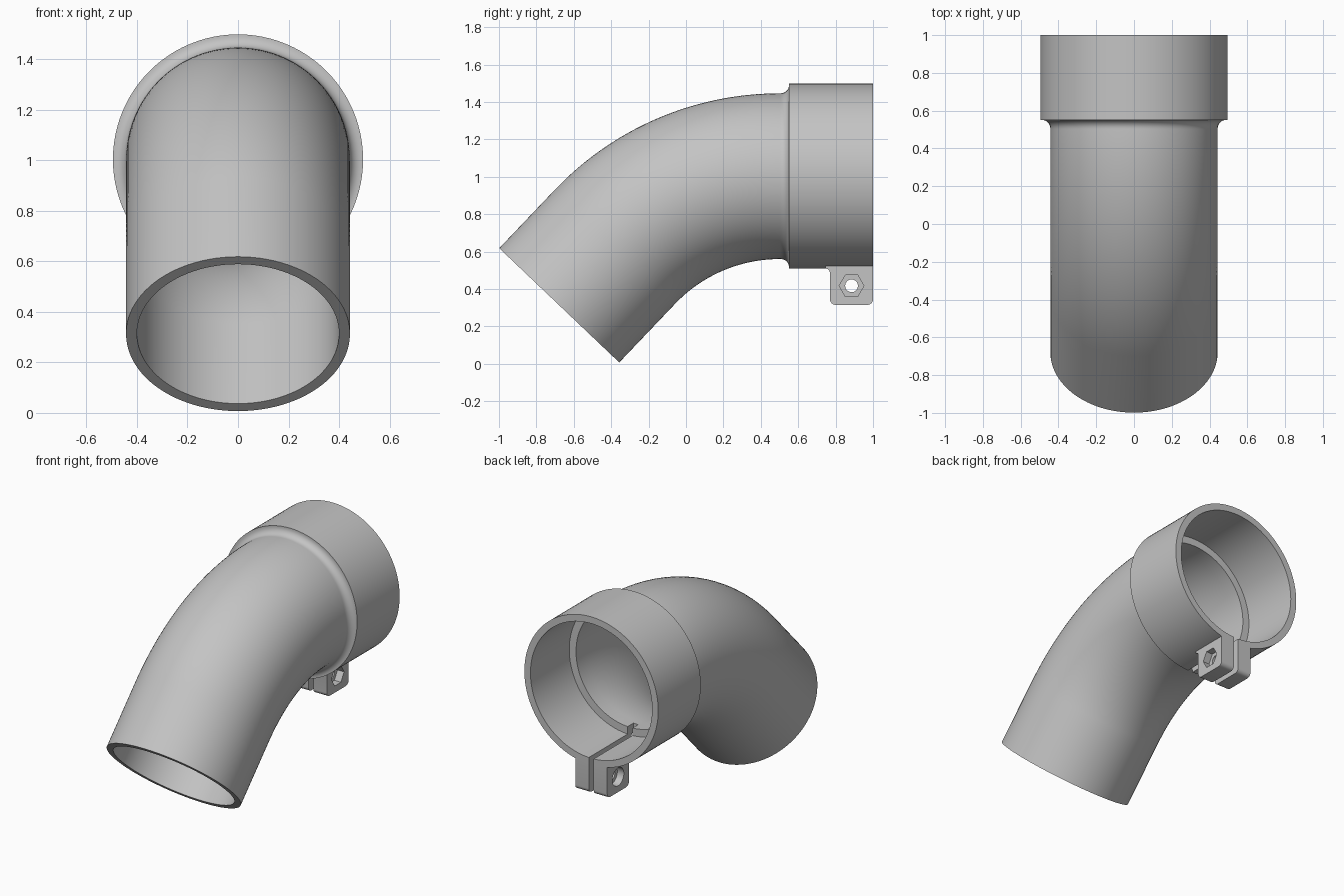
import bpy, bmesh, math
from mathutils import Vector

if "Cube" in bpy.data.objects:
    bpy.data.objects.remove(bpy.data.objects["Cube"])

SEG = 96
AXIS_Z = 1.003          # height of the socket axis
R_OUT, R_IN = 0.443, 0.40
BEND_Y, BEND_R = 0.50, 1.214
BEND = math.radians(46.4)
TAIL = 0.433            # straight length after the bend

grey = bpy.data.materials.new("grey plastic")
grey.diffuse_color = (0.55, 0.55, 0.55, 1)
grey.use_nodes = True
grey.node_tree.nodes["Principled BSDF"].inputs["Base Color"].default_value = grey.diffuse_color


def make_object(name, bm):
    bmesh.ops.recalc_face_normals(bm, faces=bm.faces)
    mesh = bpy.data.meshes.new(name)
    bm.to_mesh(mesh)
    bm.free()
    mesh.materials.append(grey)
    ob = bpy.data.objects.new(name, mesh)
    bpy.context.collection.objects.link(ob)
    return ob


def activate(ob):
    bpy.ops.object.select_all(action='DESELECT')
    ob.select_set(True)
    bpy.context.view_layer.objects.active = ob


def cut(ob, cutter):
    activate(ob)
    mod = ob.modifiers.new("cut", 'BOOLEAN')
    mod.operation = 'DIFFERENCE'
    mod.solver = 'EXACT'
    mod.object = cutter
    bpy.ops.object.modifier_apply(modifier=mod.name)
    bpy.data.objects.remove(cutter)


def smooth(ob):
    activate(ob)
    bpy.ops.object.shade_smooth_by_angle(angle=math.radians(30))


def prism(name, outline, x0, x1):
    """Extrude a (y, z) outline along x."""
    bm = bmesh.new()
    face = bm.faces.new([bm.verts.new((x0, y, z)) for y, z in outline])
    ext = bmesh.ops.extrude_face_region(bm, geom=[face])
    new = [v for v in ext["geom"] if isinstance(v, bmesh.types.BMVert)]
    bmesh.ops.translate(bm, verts=new, vec=(x1 - x0, 0, 0))
    return make_object(name, bm)


def ngon(y, z, r, n):
    return [(y + r * math.cos(math.tau * i / n), z + r * math.sin(math.tau * i / n))
            for i in range(n)]


# Centre line of the bend: (y, z, angle) from the socket to the open end
STEPS = 32
path = []
for i in range(STEPS + 1):
    a = BEND * i / STEPS
    path.append((BEND_Y - BEND_R * math.sin(a), AXIS_Z - BEND_R * (1 - math.cos(a)), a))
y, z, a = path[-1]
path.append((y - TAIL * math.cos(a), z - TAIL * math.sin(a), a))

# Wall loop: inner socket, inner bend, open end, outer bend, fillet, outer socket
stations = [(1.0, AXIS_Z, 0, 0.45), (0.59, AXIS_Z, 0, 0.45), (0.59, AXIS_Z, 0, R_IN)]
stations += [(*p, R_IN) for p in path]
stations += [(*p, R_OUT) for p in reversed(path)]
for i in range(9):
    t = math.pi / 2 * i / 8
    stations.append((0.506 + 0.045 * math.sin(t), AXIS_Z, 0, 0.488 - 0.045 * math.cos(t)))
stations += [(0.551, AXIS_Z, 0, 0.495), (1.0, AXIS_Z, 0, 0.495)]

bm = bmesh.new()
rings = []
for y, z, a, r in stations:
    up = Vector((0, -math.sin(a), math.cos(a)))
    rings.append([bm.verts.new(Vector((0, y, z))
                               + r * (Vector((1, 0, 0)) * math.cos(math.tau * k / SEG)
                                      + up * math.sin(math.tau * k / SEG)))
                  for k in range(SEG)])
for i, ring in enumerate(rings):
    nxt = rings[(i + 1) % len(rings)]
    for k in range(SEG):
        j = (k + 1) % SEG
        bm.faces.new((ring[k], ring[j], nxt[j], nxt[k]))
pipe = make_object("elbow_pipe", bm)

# Clamping slit along the bottom of the socket
GAP = 0.018
cut(pipe, prism("slit_cutter", [(0.53, 0.3), (1.1, 0.3), (1.1, 0.7), (0.53, 0.7)], -GAP, GAP))
smooth(pipe)

# Clamp lugs with rounded lower corners and a small fillet to the socket
LUG_X, RND = 0.118, 0.03
outline = [(1.0, 0.54), (0.745, 0.54), (0.745, 0.511), (0.758, 0.506), (0.767, 0.497), (0.77, 0.485)]
for cy, start in ((0.77 + RND, math.pi), (1.0 - RND, 1.5 * math.pi)):
    for i in range(7):
        t = start + math.pi / 2 * i / 6
        outline.append((cy + RND * math.cos(t), 0.315 + RND + RND * math.sin(t)))

HOLE_Y, HOLE_Z = 0.885, 0.417
for name, side, recess in (("nut_lug", 1, ngon(HOLE_Y, HOLE_Z, 0.066, 6)),
                           ("screw_lug", -1, ngon(HOLE_Y, HOLE_Z, 0.06, 40))):
    lug = prism(name, outline, side * GAP, side * LUG_X)
    # Bolt hole, then a hexagonal or round recess on the outer side
    cut(lug, prism("hole_cutter", ngon(HOLE_Y, HOLE_Z, 0.034, 32), -0.3, 0.3))
    cut(lug, prism("recess_cutter", recess, side * 0.07, side * 0.3))
    smooth(lug)
